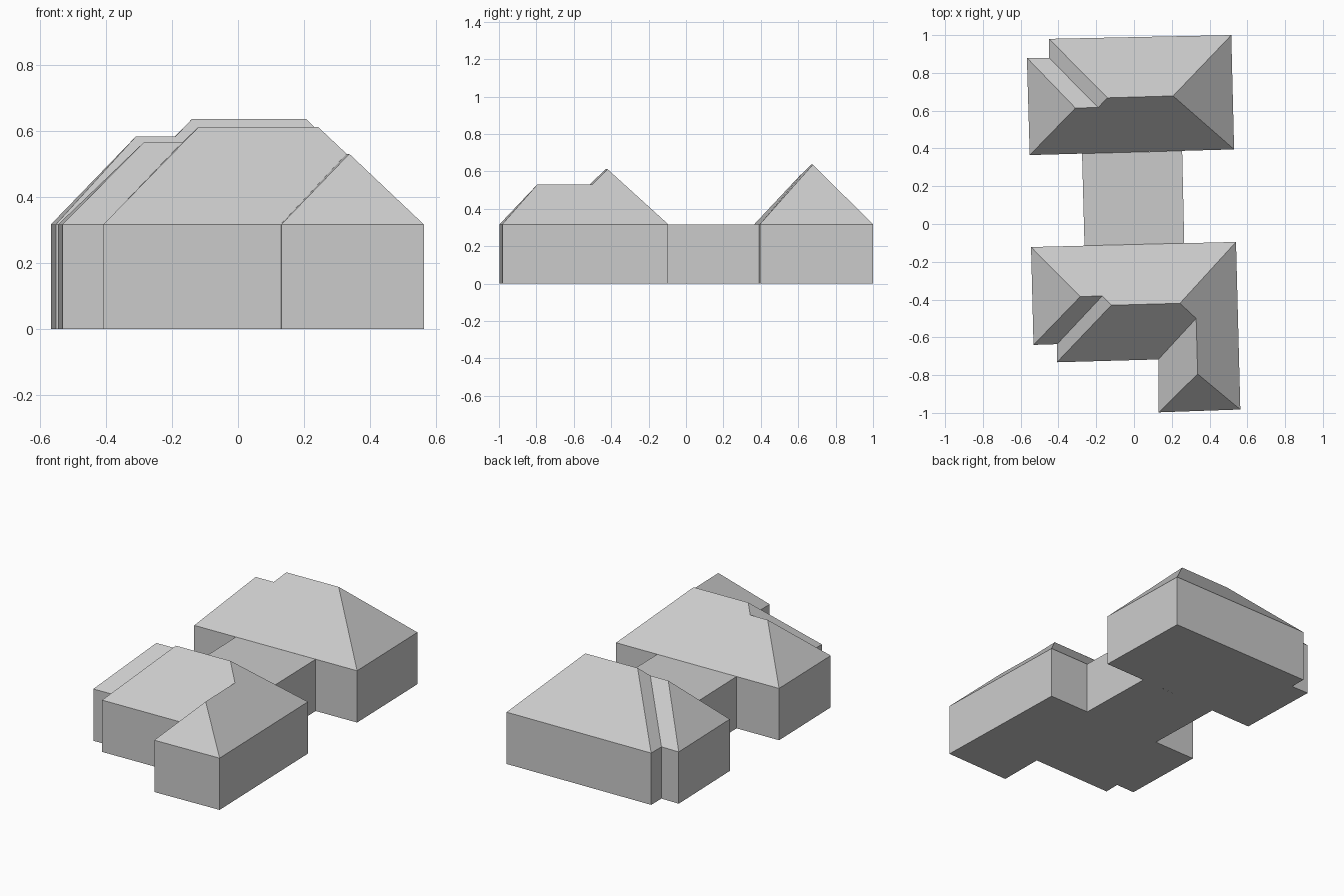
import bpy
import bmesh

default = bpy.data.objects.get("Cube")
if default:
    bpy.data.objects.remove(default, do_unlink=True)

EAVE = 0.317

grey = bpy.data.materials.new("light grey")
grey.use_nodes = True
colour = (0.6, 0.6, 0.6, 1)
grey.diffuse_color = colour
grey.node_tree.nodes["Principled BSDF"].inputs["Base Color"].default_value = colour


def building(name, outline, ridge, roof, open_sides=()):
    """Walls and floor from an outline; roof faces index outline then ridge."""
    bm = bmesh.new()
    base = [bm.verts.new((x, y, 0)) for x, y in outline]
    eave = [bm.verts.new((x, y, EAVE)) for x, y in outline]
    top = eave + [bm.verts.new(p) for p in ridge]
    n = len(outline)
    bm.faces.new(base[::-1])
    for i in range(n):
        if i not in open_sides:
            j = (i + 1) % n
            bm.faces.new((base[i], base[j], eave[j], eave[i]))
    for face in roof:
        bm.faces.new([top[i] for i in face])
    bmesh.ops.recalc_face_normals(bm, faces=bm.faces)
    mesh = bpy.data.meshes.new(name)
    bm.to_mesh(mesh)
    bm.free()
    mesh.materials.append(grey)
    obj = bpy.data.objects.new(name, mesh)
    bpy.context.collection.objects.link(obj)


# Rear house: hip roof with a narrower, lower step on the right end
building(
    "rear_house",
    [(0.515, 1.0), (-0.45, 0.98), (-0.45, 0.88),
     (-0.567, 0.88), (-0.552, 0.365), (0.53, 0.395)],
    [(0.207, 0.678, 0.636), (-0.14, 0.668, 0.636),
     (-0.19, 0.617, 0.583), (-0.31, 0.614, 0.583)],
    [(0, 1, 7, 6), (1, 2, 8, 7), (2, 3, 9, 8),
     (3, 4, 9), (4, 5, 6, 7, 8, 9), (5, 0, 6)])

# Front house: stepped right end and a hipped wing on the front left
building(
    "front_house",
    [(0.54, -0.095), (-0.545, -0.122), (-0.532, -0.64), (-0.407, -0.636),
     (-0.408, -0.732), (0.129, -0.717), (0.131, -0.997), (0.563, -0.982)],
    [(0.243, -0.42, 0.612), (-0.12, -0.43, 0.612), (-0.168, -0.381, 0.567),
     (-0.284, -0.384, 0.567), (0.329, -0.5, 0.531), (0.337, -0.794, 0.531)],
    [(0, 1, 11, 10, 9, 8), (1, 2, 11), (2, 3, 10, 11), (3, 4, 9, 10),
     (4, 5, 12, 8, 9), (5, 6, 13, 12), (6, 7, 13), (7, 0, 8, 12, 13)])

# Flat-roofed link between the houses, open where it meets their walls
building(
    "link",
    [(0.255, 0.387), (-0.275, 0.373), (-0.262, -0.115), (0.266, -0.102)],
    [], [(0, 1, 2, 3)], open_sides=(0, 2))
